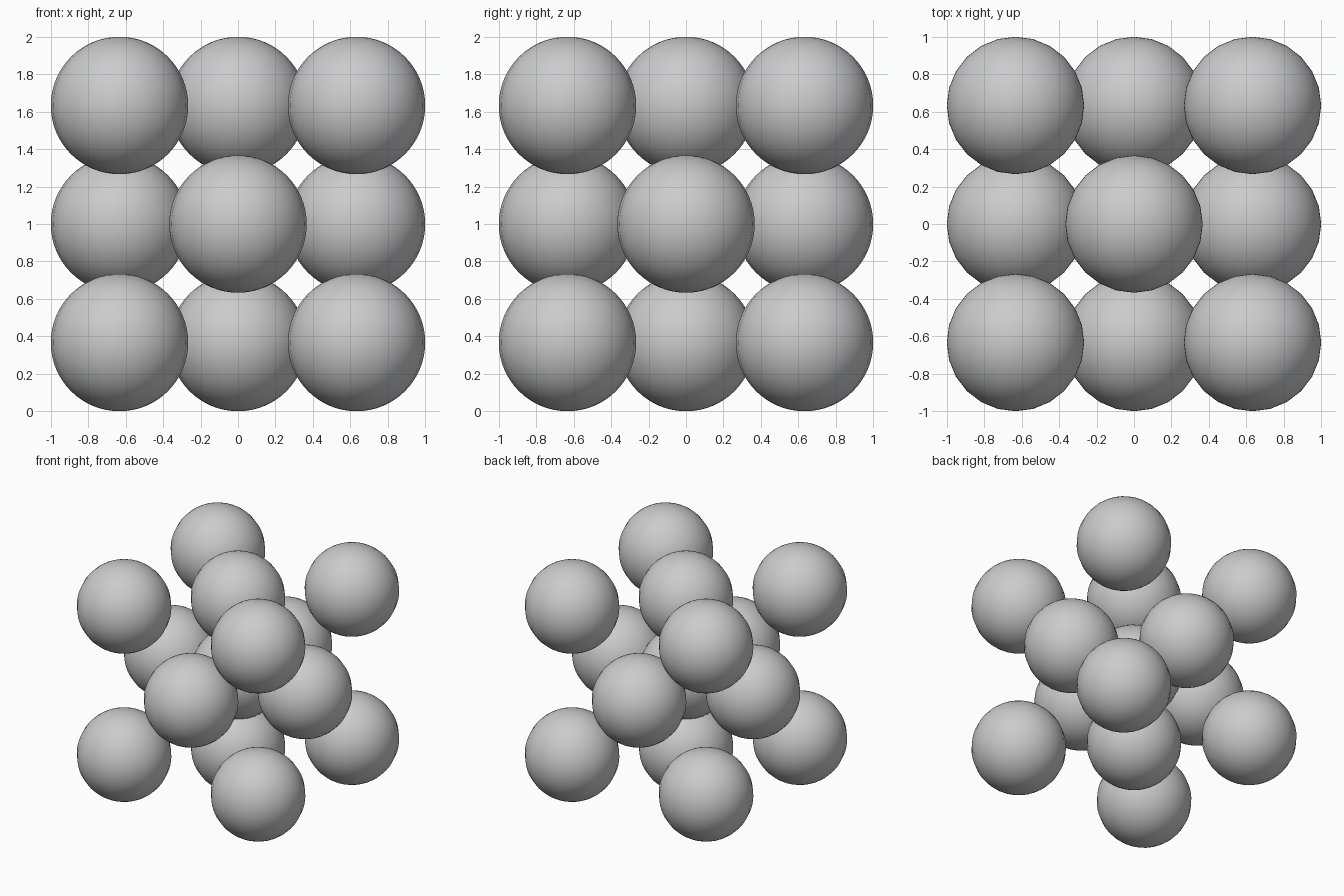
import bpy
from itertools import product

if "Cube" in bpy.data.objects:
    bpy.data.objects.remove(bpy.data.objects["Cube"])

R = 0.367          # ball radius
D = 1.0 - R        # half spacing of the lattice

def ball(name, x, y, z):
    bpy.ops.mesh.primitive_uv_sphere_add(segments=24, ring_count=32, radius=R,
                                         location=(x, y, z + 1.0))
    obj = bpy.context.object
    obj.name = name
    bpy.ops.object.shade_smooth()

# Cube lattice: centre, face-centre and corner balls; edge midpoints stay empty
names = {0: "centre_ball", 1: "face_ball", 3: "corner_ball"}
for p in product((-1, 0, 1), repeat=3):
    kind = sum(map(abs, p))
    if kind in names:
        ball(names[kind], *(c * D for c in p))
